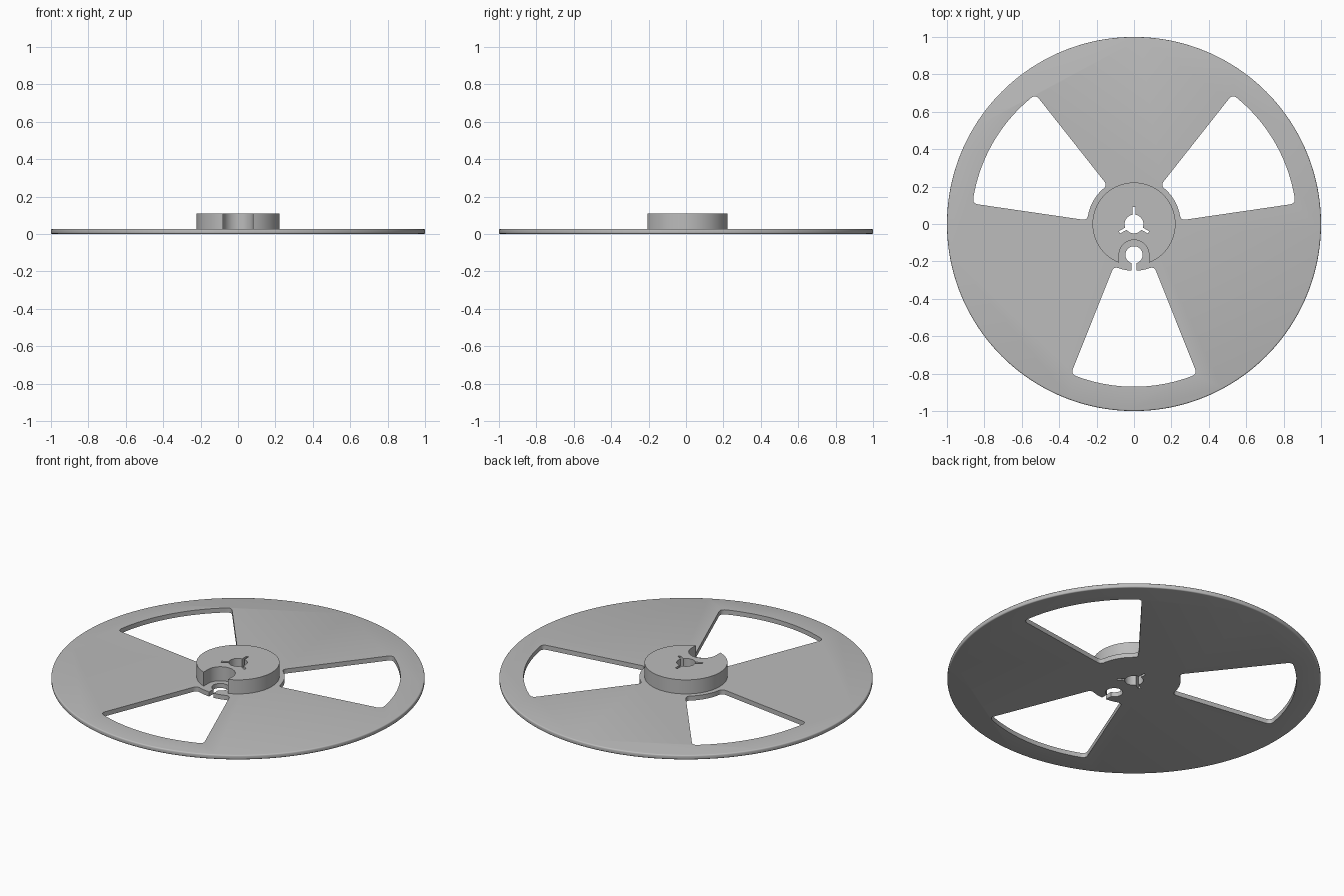
import bpy, bmesh
from math import sin, cos, pi, radians, asin
from mathutils import Vector, Matrix

if "Cube" in bpy.data.objects:
    bpy.data.objects.remove(bpy.data.objects["Cube"], do_unlink=True)

FLANGE_TOP, HUB_TOP, INNER, OUTER = 0.027, 0.11, 0.25, 0.87
CLIP_Y = -0.165

grey = bpy.data.materials.new("plain_grey")
grey.use_nodes = True
grey.diffuse_color = (0.5, 0.5, 0.5, 1)
grey.node_tree.nodes["Principled BSDF"].inputs["Base Color"].default_value = (0.5, 0.5, 0.5, 1)


def arc(r, a, b, n=32, cy=0.0):
    """Points on an arc from angle a to b, in degrees."""
    steps = [radians(a + (b - a) * i / n) for i in range(n + 1)]
    return [Vector((r * cos(t), cy + r * sin(t))) for t in steps]


def corner(a, b, c, n=8):
    """Rounded corner from a to c, pulled towards b."""
    return [a * (1 - t) ** 2 + b * 2 * t * (1 - t) + c * t * t
            for t in (i / n for i in range(n + 1))]


def prism(name, outline, z0, z1, rounding=0.0):
    """Extrude a flat outline upwards, optionally rounding its rims."""
    bm = bmesh.new()
    face = bm.faces.new([bm.verts.new((p.x, p.y, z0)) for p in outline])
    top = bmesh.ops.extrude_face_region(bm, geom=[face])["geom"]
    verts = [v for v in top if isinstance(v, bmesh.types.BMVert)]
    bmesh.ops.translate(bm, verts=verts, vec=(0, 0, z1 - z0))
    bmesh.ops.recalc_face_normals(bm, faces=bm.faces)
    if rounding:
        rims = [e for e in bm.edges if abs(e.verts[0].co.z - e.verts[1].co.z) < 1e-6]
        bmesh.ops.bevel(bm, geom=rims, offset=rounding, segments=3,
                        profile=0.5, affect='EDGES')
    mesh = bpy.data.meshes.new(name)
    bm.to_mesh(mesh)
    bm.free()
    mesh.materials.append(grey)
    obj = bpy.data.objects.new(name, mesh)
    bpy.context.collection.objects.link(obj)
    return obj


def activate(obj):
    bpy.ops.object.select_all(action='DESELECT')
    obj.select_set(True)
    bpy.context.view_layer.objects.active = obj


def cut(obj, outline):
    """Cut an outline straight through an object."""
    cutter = prism("cutter", outline, -0.1, 0.3)
    cutter.hide_render = True
    mod = obj.modifiers.new("cut", 'BOOLEAN')
    mod.operation, mod.solver, mod.object = 'DIFFERENCE', 'EXACT', cutter
    activate(obj)
    bpy.ops.object.modifier_apply(modifier=mod.name)
    bpy.data.objects.remove(cutter, do_unlink=True)


# Window outline, centred on -y, with rounded corners
def window_outline():
    outer, inner = arc(OUTER, -90 - 22.8, -90 + 22.8, 48), arc(INNER, -90 + 25.5, -90 - 25.5, 32)
    pts = []
    for edge, other, inset in ((outer, inner, 2), (inner, outer, 4)):
        first, last = edge[0], edge[-1]
        into = first + (other[-1] - first).normalized() * 0.03
        out = last + (other[0] - last).normalized() * 0.03
        pts += corner(into, first, edge[inset])
        pts += edge[inset + 1:-inset - 1]
        pts += corner(edge[-inset - 1], last, out)
    return pts


# Centre bore with three key slots
def bore_outline():
    r, half, tip = 0.05, 0.007, 0.09
    spread = asin(half / r) * 180 / pi
    pts = []
    for a in (90, 210, 330):
        turn = Matrix.Rotation(radians(a), 2)
        pts += [turn @ Vector((tip, -half)), turn @ Vector((tip, half))]
        pts += arc(r, a + spread, a + 120 - spread, 16)
    return pts


# Film clip: round hole with a narrow slot leading into the front window
def clip_outline():
    r, half = 0.046, 0.014
    spread = asin(half / r) * 180 / pi
    return (arc(r, -90 + spread, 270 - spread, 48, CLIP_Y)
            + [Vector((-half, -0.3)), Vector((half, -0.3))])


# Flange disc
flange = prism("reel_flange", arc(1, 0, 360, 192)[:-1], 0, FLANGE_TOP, 0.007)
for i in range(3):
    turn = Matrix.Rotation(radians(120 * i), 2)
    cut(flange, [turn @ p for p in window_outline()])
cut(flange, clip_outline())
cut(flange, bore_outline())

# Raised hub with a notch around the clip
hub = prism("reel_hub", arc(0.222, 0, 360, 128)[:-1], FLANGE_TOP, HUB_TOP)
cut(hub, arc(0.08, 0, 180, 48, CLIP_Y) + [Vector((-0.08, -0.3)), Vector((0.08, -0.3))])
cut(hub, bore_outline())

for part in (flange, hub):
    activate(part)
    bpy.ops.object.shade_smooth_by_angle(angle=radians(35))
